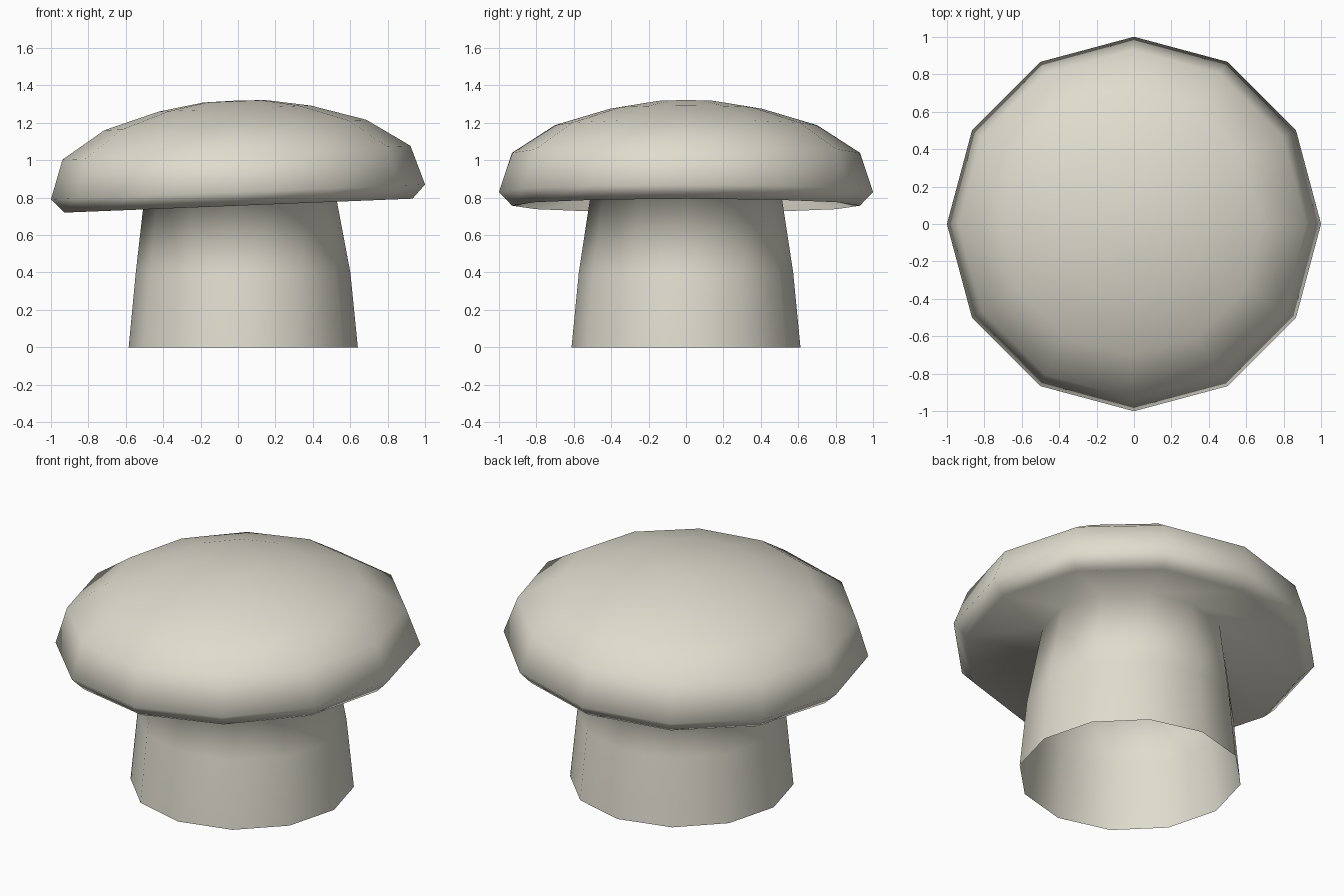
import bpy, bmesh
from math import cos, sin, pi
from mathutils import Matrix, Vector

SIDES = 12
TILT = 0.04      # the cap leans, lifting its +x side
PIVOT = Vector((0, 0, 0.83))

cube = bpy.data.objects.get("Cube")
if cube:
    bpy.data.objects.remove(cube, do_unlink=True)

cream = bpy.data.materials.new("cream")
cream.use_nodes = True
color = (0.74, 0.72, 0.62, 1)
cream.diffuse_color = color
bsdf = cream.node_tree.nodes["Principled BSDF"]
bsdf.inputs["Base Color"].default_value = color
bsdf.inputs["Roughness"].default_value = 0.8

bm = bmesh.new()
lean = (Matrix.Translation(PIVOT) @ Matrix.Rotation(-TILT, 4, 'Y')
        @ Matrix.Translation(-PIVOT))


def ring(radius, z, shift=0, tilted=True):
    """One circle of vertices, tilted with the cap if wanted."""
    verts = []
    for i in range(SIDES):
        a = 2 * pi * i / SIDES
        p = Vector((radius * cos(a) + shift, radius * sin(a), z))
        verts.append(bm.verts.new(lean @ p if tilted else p))
    return verts


# Stem, open at the bottom, running on into the underside and dome of the cap
rings = [
    ring(0.612, 0, 0.028, False),
    ring(0.573, 0.4, 0.027, False),
    ring(0.503, 0.86, 0.008),
]
cap_profile = [(0.93, 0.757), (1.0, 0.83), (0.93, 1.04),
               (0.7, 1.188), (0.405, 1.276), (0.165, 1.315)]
rings += [ring(r, z) for r, z in cap_profile]

for low, high in zip(rings, rings[1:]):
    for i in range(SIDES):
        j = (i + 1) % SIDES
        bm.faces.new((low[i], low[j], high[j], high[i]))

# Crown of the cap
apex = bm.verts.new(lean @ Vector((0, 0, 1.318)))
top = rings[-1]
for i in range(SIDES):
    bm.faces.new((top[i], top[(i + 1) % SIDES], apex))

for face in bm.faces:
    face.smooth = True

mesh = bpy.data.meshes.new("mushroom")
bm.to_mesh(mesh)
bm.free()
mesh.materials.append(cream)
bpy.context.collection.objects.link(bpy.data.objects.new("mushroom", mesh))
